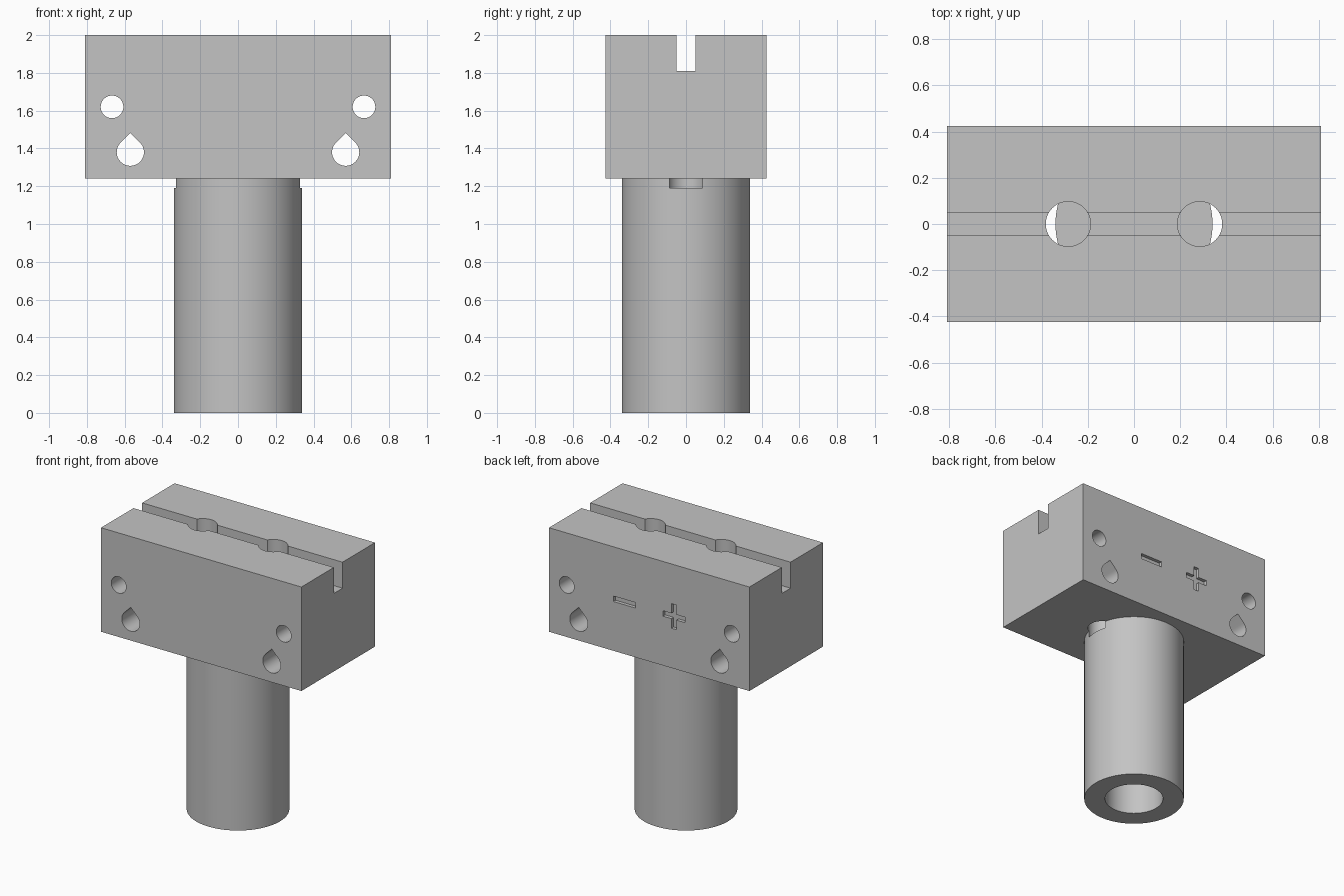
import bpy, bmesh
from math import sin, cos, pi, radians
from mathutils import Vector

cube = bpy.data.objects.get("Cube")
if cube:
    bpy.data.objects.remove(cube, do_unlink=True)

GREY = (0.55, 0.55, 0.55, 1)
grey = bpy.data.materials.new("plain grey")
grey.use_nodes = True
grey.diffuse_color = GREY
grey.node_tree.nodes["Principled BSDF"].inputs["Base Color"].default_value = GREY

BLOCK_BOTTOM, TOP = 1.24, 2.0
WIDTH, DEPTH = 1.62, 0.85


def prism(name, outline, start, sweep):
    """Extrude a flat outline, given as 3D offsets from start, along sweep."""
    bm = bmesh.new()
    face = bm.faces.new([bm.verts.new(Vector(start) + Vector(p)) for p in outline])
    side = bmesh.ops.extrude_face_region(bm, geom=[face])["geom"]
    bmesh.ops.translate(bm, vec=sweep, verts=[v for v in side if isinstance(v, bmesh.types.BMVert)])
    bmesh.ops.recalc_face_normals(bm, faces=bm.faces)
    mesh = bpy.data.meshes.new(name)
    bm.to_mesh(mesh)
    bm.free()
    mesh.materials.append(grey)
    obj = bpy.data.objects.new(name, mesh)
    bpy.context.collection.objects.link(obj)
    return obj


def box(name, x, y, z, sx, sy, sz):
    """Box centred on x, y with its base at z."""
    outline = [(i * sx / 2, j * sy / 2, 0) for i, j in ((-1, -1), (1, -1), (1, 1), (-1, 1))]
    return prism(name, outline, (x, y, z), (0, 0, sz))


def upright(name, x, r, low, high, sides=64):
    """Vertical cylinder."""
    angles = [2 * pi * i / sides for i in range(sides)]
    return prism(name, [(r * cos(a), r * sin(a), 0) for a in angles], (x, 0, low), (0, 0, high - low))


def cross_hole(name, x, z, r, teardrop=False, sides=48):
    """Front-to-back hole, optionally drawn up to a point."""
    points = [(r * cos(a), 0, r * sin(a)) for a in (2 * pi * i / sides for i in range(sides))]
    if teardrop:
        points = [p for p in points if p[2] < r * 0.72]
        # the point sits between the two ends of the open arc
        split = next(i for i in range(1, len(points)) if points[i - 1][0] > 0 > points[i][0])
        points.insert(split, (0, 0, r * 2 ** 0.5))
    return prism(name, points, (x, -0.6, z), (0, 1.2, 0))


def carve(obj, cutters):
    """Cut every cutter out of the part and keep the result as plain mesh."""
    for cutter in cutters:
        mod = obj.modifiers.new("cut", "BOOLEAN")
        mod.operation, mod.solver, mod.object = "DIFFERENCE", "EXACT", cutter
    graph = bpy.context.evaluated_depsgraph_get()
    mesh = bpy.data.meshes.new_from_object(obj.evaluated_get(graph))
    obj.modifiers.clear()
    obj.data = mesh


# Main parts
block = box("head_block", 0, 0, BLOCK_BOTTOM, WIDTH, DEPTH, TOP - BLOCK_BOTTOM)
shaft = upright("hollow_shaft", 0, 0.34, 0, BLOCK_BOTTOM, 96)

# Slot along the top
block_cutters = [box("slot_cutter", 0, 0, 1.81, 2, 0.1, 0.4)]
shaft_cutters = [upright("bore_cutter", 0, 0.198, -0.1, 1.18)]

# Mirrored holes: round, teardrop and vertical
for side in (-1, 1):
    block_cutters.append(cross_hole("round_hole_cutter", side * 0.667, 1.62, 0.06))
    block_cutters.append(cross_hole("teardrop_hole_cutter", side * 0.57, 1.38, 0.072, True))
    well = upright("well_cutter", side * 0.285, 0.097, 1.19, 2.2)
    block_cutters.append(well)
    shaft_cutters.append(well)

# Engraved bar and cross marks on the back
for name, x, sx, sz in (("bar", 0.2, 0.18, 0.04),
                        ("cross_flat", -0.2, 0.18, 0.04),
                        ("cross_upright", -0.2, 0.04, 0.18)):
    block_cutters.append(box(name + "_cutter", x, DEPTH / 2, 1.62 - sz / 2, sx, 0.05, sz))

for part, cutters in ((block, block_cutters), (shaft, shaft_cutters)):
    carve(part, cutters)

for cutter in set(block_cutters + shaft_cutters):
    bpy.data.objects.remove(cutter, do_unlink=True)

# Smooth round walls, crisp edges
bpy.ops.object.select_all(action="DESELECT")
for part in (block, shaft):
    part.select_set(True)
bpy.context.view_layer.objects.active = block
bpy.ops.object.shade_smooth_by_angle(angle=radians(30))
